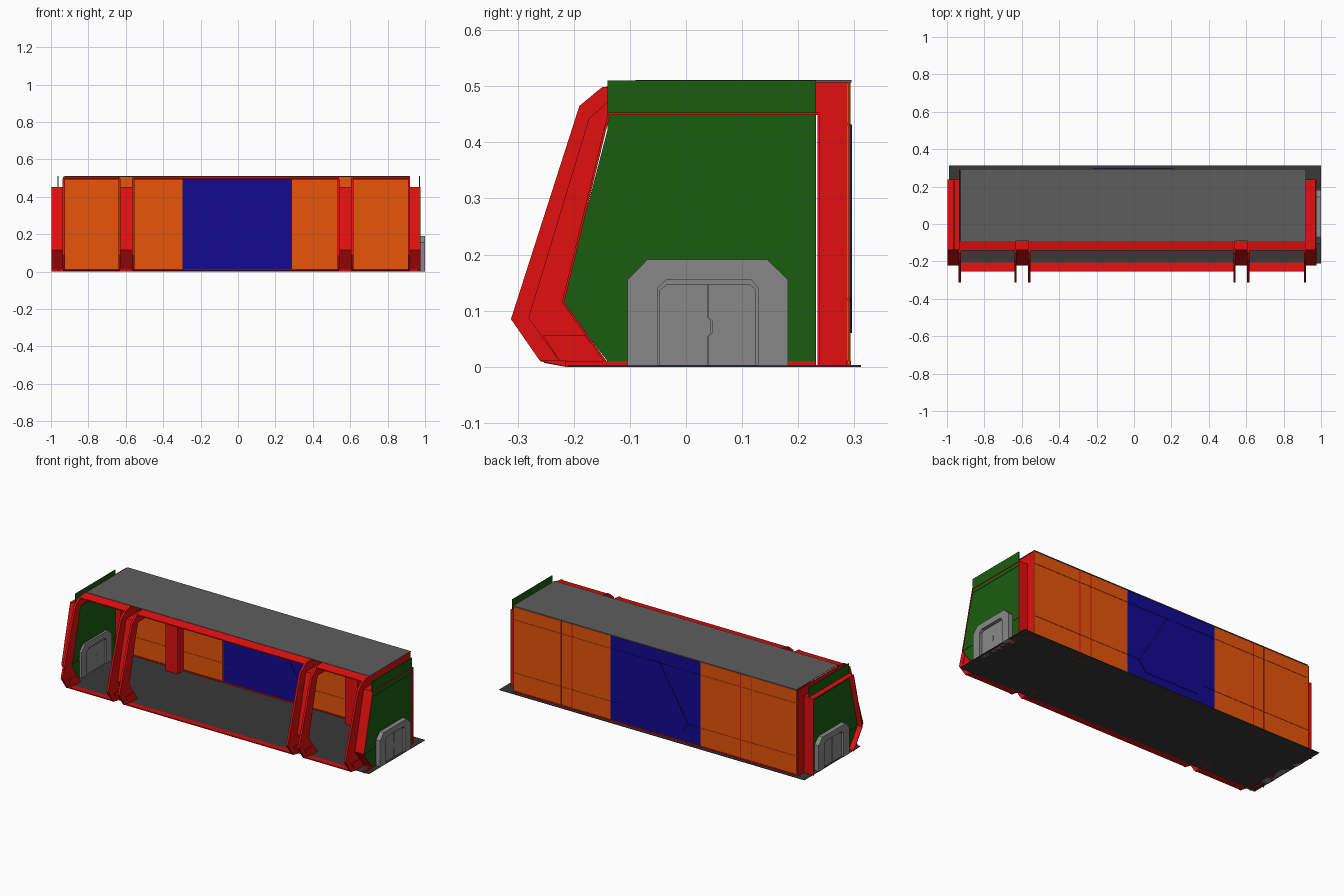
import bpy, bmesh


def material(name, rgb):
    m = bpy.data.materials.new(name)
    m.diffuse_color = (*rgb, 1)
    return m


RED = material("red", (0.75, 0.005, 0.005))
ORANGE = material("orange", (0.8, 0.09, 0.003))
BLUE = material("blue", (0.006, 0.003, 0.28))
GREEN = material("green", (0.01, 0.11, 0.005))
DARK = material("dark grey", (0.04, 0.04, 0.04))
MID = material("mid grey", (0.11, 0.11, 0.11))
LIGHT = material("light grey", (0.25, 0.25, 0.25))


def prism(name, loops, a, b, mat, axis="x"):
    """Extrude flat outlines from a to b: (y, z) along x, or (x, z) along y."""
    bm = bmesh.new()
    for pts in loops:
        def ring(d):
            return [bm.verts.new((d, p, q) if axis == "x" else (p, d, q)) for p, q in pts]
        lo, hi = ring(a), ring(b)
        bm.faces.new(lo)
        bm.faces.new(hi)
        for i in range(len(pts)):
            j = (i + 1) % len(pts)
            bm.faces.new((lo[i], lo[j], hi[j], hi[i]))
    bmesh.ops.recalc_face_normals(bm, faces=bm.faces)
    me = bpy.data.meshes.new(name)
    bm.to_mesh(me)
    bm.free()
    me.materials.append(mat)
    ob = bpy.data.objects.new(name, me)
    bpy.context.collection.objects.link(ob)
    return ob


def rect(u0, u1, v0, v1):
    return [(u0, v0), (u1, v0), (u1, v1), (u0, v1)]


# Floor and ceiling
prism("floor", [rect(-0.21, 0.312, 0, 0.003)], -0.99, 1.0, DARK)
prism("ceiling", [rect(-0.09, 0.295, 0.507, 0.511)], -0.927, 0.92, MID)

# Back wall: backing sheets with panels separated by grooves
rows = [(0.01, 0.12), (0.12, 0.432), (0.432, 0.507)]
g = 0.003


def wall(name, cols, mat):
    prism(name + "_backing", [rect(cols[0], cols[-1], 0.005, 0.507)], 0.289, 0.291, mat, "y")
    panels = [rect(c0 + g, c1 - g, z0 + g, z1 - g)
              for c0, c1 in zip(cols, cols[1:]) for z0, z1 in rows]
    prism(name + "_panels", panels, 0.287, 0.293, mat, "y")


wall("left_wall", [-0.93, -0.632, -0.56, -0.298], ORANGE)
wall("right_wall", [0.288, 0.537, 0.61, 0.92], ORANGE)
wall("centre_wall", [-0.298, 0.288], BLUE)
emblem = [(-0.22, 0.12), (-0.035, 0.432), (0.025, 0.432),
          (0.21, 0.12), (0.17, 0.06), (-0.18, 0.06)]
prism("triangle_panel", [emblem], 0.284, 0.296, BLUE, "y")
prism("wall_base_trim", [rect(-0.93, 0.92, 0, 0.01)], 0.286, 0.294, RED, "y")

# Frame profiles in (y, z), running from the back foot over the top to the front foot
outer = [(0.293, 0), (0.293, 0.507), (-0.09, 0.507), (-0.15, 0.498), (-0.19, 0.465),
         (-0.312, 0.085), (-0.26, 0.01), (-0.215, 0)]
inner = [(0.234, 0), (0.234, 0.449), (-0.135, 0.449), (-0.143, 0.42),
         (-0.217, 0.115), (-0.143, 0.012), (-0.14, 0)]
web = [(0.238, 0), (0.238, 0.453), (-0.138, 0.453), (-0.147, 0.421),
       (-0.221, 0.115), (-0.148, 0.012), (-0.146, 0)]
lip_in = [(-0.14, 0.47), (-0.172, 0.443), (-0.28, 0.087), (-0.225, 0.01)]
lip = [(-0.14, 0.499)] + outer[3:7] + lip_in[::-1]
foot = [(-0.255, 0.056), (-0.18, 0.056), (-0.145, 0.01), (-0.225, 0.01)]

# Flange plates with a raised lip and foot
for i, x in enumerate([-0.932, -0.634, -0.56, 0.537, 0.611, 0.914]):
    prism(f"rib_flange_{i}", [outer + inner[::-1]], x - 0.003, x + 0.003, RED)
    prism(f"rib_lip_{i}", [lip, foot], x - 0.006, x + 0.006, RED)

# Recessed webs that close each rib channel
for i, (x0, x1) in enumerate([(-0.997, -0.932), (-0.634, -0.56),
                              (0.537, 0.611), (0.914, 0.976)]):
    prism(f"rib_web_{i}", [inner + web[::-1]], x0, x1, RED)

# Header and sill between the ribs
for i, (x0, x1) in enumerate([(-0.932, -0.634), (-0.56, 0.537), (0.611, 0.914)]):
    prism(f"header_{i}", [[(-0.09, 0.509), (-0.143, 0.499), (-0.143, 0.493), (-0.09, 0.503)]],
          x0, x1, RED)
    prism(f"sill_{i}", [[(-0.205, 0), (-0.205, 0.006), (-0.253, 0.013), (-0.253, 0.007),
                         (-0.215, 0)]], x0, x1, RED)

# End wall outlines, split at the two grooves
end_outline = [(0.232, 0.01), (0.232, 0.51), (-0.14, 0.51), (-0.14, 0.422),
               (-0.22, 0.115), (-0.14, 0.01)]
end_rows = [
    [(0.232, 0.01), (0.232, 0.111), (-0.217, 0.111), (-0.14, 0.01)],
    [(0.232, 0.117), (0.232, 0.421), (-0.14, 0.421), (-0.219, 0.117)],
    rect(-0.14, 0.232, 0.427, 0.51),
]

# Doorway outlines
arch = [(-0.104, 0), (-0.104, 0.155), (-0.069, 0.191), (0.145, 0.191), (0.182, 0.155), (0.182, 0)]
hole = [(-0.051, 0), (-0.051, 0.14), (-0.034, 0.156), (0.115, 0.156), (0.129, 0.14), (0.129, 0)]
seam = [(0.039, 0), (0.039, 0.053), (0.045, 0.06), (0.045, 0.082), (0.039, 0.089), (0.039, 0.148)]
leaf_a = [(-0.047, 0), (-0.047, 0.137), (-0.033, 0.148)] + [(y - 0.001, z) for y, z in seam[::-1]]
leaf_b = [(0.125, 0), (0.125, 0.137), (0.113, 0.148)] + [(y + 0.001, z) for y, z in seam[::-1]]

for side, x, s in (("right", 0.97, 1), ("left", -0.963, -1)):
    prism(f"{side}_end_backing", [end_outline], x - 0.001, x + 0.001, GREEN)
    prism(f"{side}_end_panels", end_rows, x - 0.003, x + 0.003, GREEN)
    prism(f"{side}_end_trim", [rect(-0.215, 0.232, 0, 0.01)], x - 0.004, x + 0.004, RED)
    prism(f"{side}_door_frame", [arch + hole[::-1]], x - s * 0.015, x + s * 0.029, LIGHT)
    prism(f"{side}_door_back", [hole], x - s * 0.006, x + s * 0.012, LIGHT)
    prism(f"{side}_door_leaves", [leaf_a, leaf_b], x - s * 0.01, x + s * 0.018, LIGHT)
